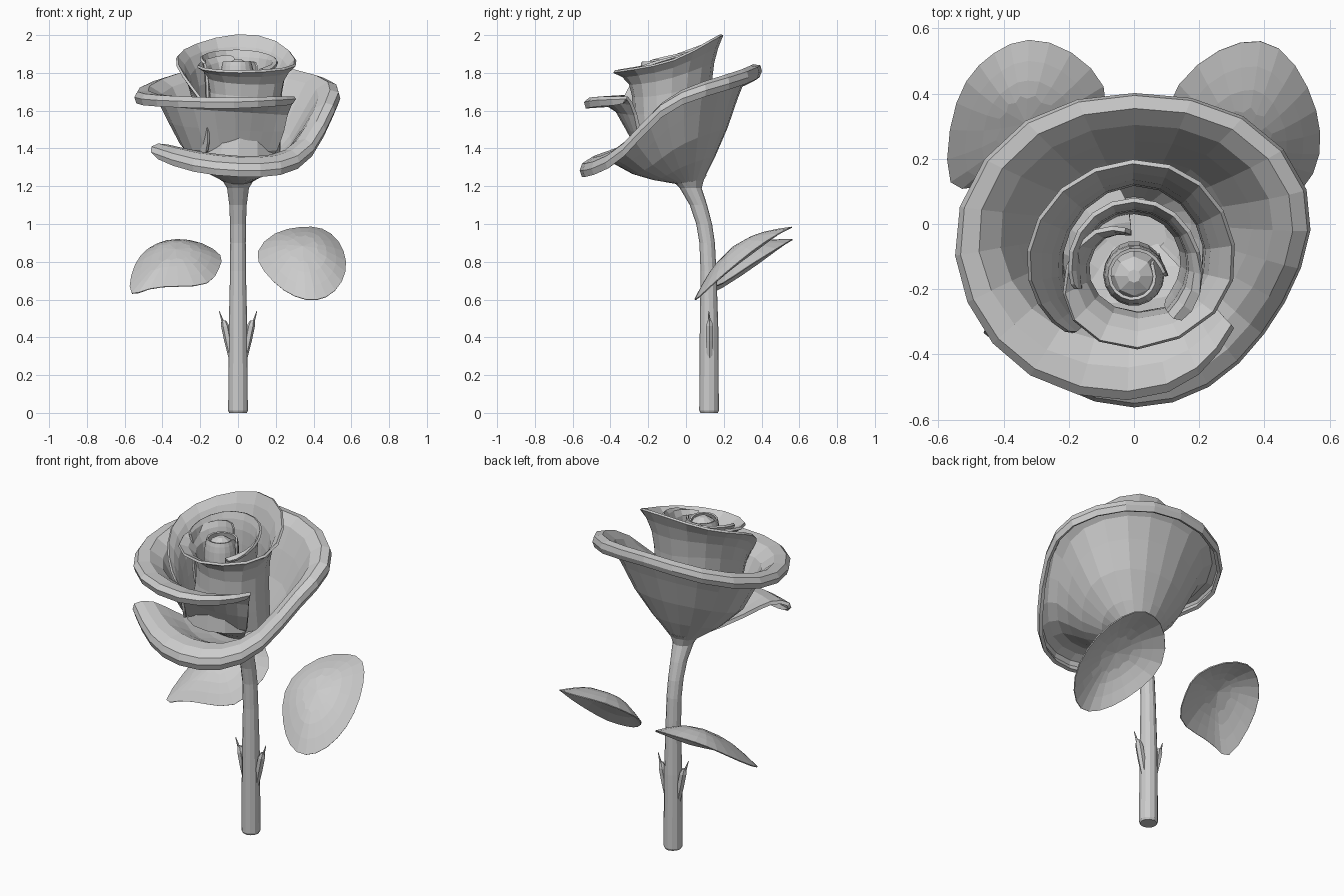
import bpy, math
from mathutils import Vector


def make_object(name, verts, faces, subdiv=0, thickness=0.0):
    mesh = bpy.data.meshes.new(name)
    mesh.from_pydata(verts, [], faces)
    mesh.validate()
    obj = bpy.data.objects.new(name, mesh)
    bpy.context.collection.objects.link(obj)
    if subdiv:
        mod = obj.modifiers.new("Subdivide", 'SUBSURF')
        mod.levels = mod.render_levels = subdiv
    if thickness:
        mod = obj.modifiers.new("Thickness", 'SOLIDIFY')
        mod.thickness = thickness
        mod.offset = 0
    return obj


def tube(name, rings, sides=10):
    """Capped tube through (centre, radius) rings."""
    verts, faces = [], []
    for c, r in rings:
        for k in range(sides):
            a = 2 * math.pi * k / sides
            verts.append(Vector(c) + Vector((r * math.cos(a), r * math.sin(a), 0)))
    for i in range(len(rings) - 1):
        for k in range(sides):
            n = (k + 1) % sides
            faces.append((i * sides + k, i * sides + n, (i + 1) * sides + n, (i + 1) * sides + k))
    faces.append(tuple(reversed(range(sides))))
    faces.append(tuple(range(len(verts) - sides, len(verts))))
    return make_object(name, verts, faces)


def petal(name, cy, base, keys, thickness=0.02, roll=None):
    """Wrapped petal: each key is angle, then (r, z) of wall, crest and edge.
    roll = (inward, down) adds a curled-under lip after the edge."""
    by, br, bz = base
    verts, faces = [], []
    for ang, r1, z1, r2, z2, r3, z3 in keys:
        a = math.radians(ang)
        c, s = math.cos(a), math.sin(a)
        rows = [(r1, z1), (r2, z2), (r3, z3)]
        if roll:
            rows.append((r3 - roll[0], z3 - roll[1]))
        verts.append((br * c, by + br * s, bz))
        verts += [(r * c, cy + r * s, z) for r, z in rows]
    n = len(rows) + 1
    for i in range(len(keys) - 1):
        for j in range(n - 1):
            v = i * n + j
            faces.append((v, v + n, v + n + 1, v + 1))
    return make_object(name, verts, faces, 1, thickness)


def leaf(name, centre, outline):
    """Cupped leaf: outline ring, raised inner ring and a centre point."""
    c = Vector(centre)
    n = len(outline)
    outer = [Vector(p) for p in outline]
    inner = [c.lerp(p, 0.55) + Vector((0, -0.015, 0.02)) for p in outer]
    faces = []
    for i in range(n):
        k = (i + 1) % n
        faces += [(i, k, n + k, n + i), (n + i, n + k, 2 * n)]
    return make_object(name, outer + inner + [c], faces, 1, 0.006)


# Stem, bending forward under the flower
tube("stem", [((0, .122, 0), .046), ((0, .122, .012), .052), ((0, .122, .45), .049),
              ((0, .119, .75), .042), ((0, .112, .9), .041), ((0, .096, 1.0), .042),
              ((0, .066, 1.1), .046), ((0, .025, 1.19), .058), ((0, .01, 1.235), .085),
              ((0, 0, 1.26), .11)], 12)

# Broken leaf stalks on both sides of the stem
for side, label in ((-1, "left"), (1, "right")):
    tube(label + "_stalk", [((side * .03, .125, .27), .015), ((side * .052, .125, .38), .021),
                            ((side * .068, .125, .46), .022), ((side * .076, .125, .49), .012)], 6)
    tube(label + "_stalk_spike", [((side * .077, .125, .47), .009),
                                  ((side * .1, .12, .54), .002)], 5)

# Outer petal: low at the front, high at the back, wrapping over itself
petal("outer_petal", 0, (.02, .06, 1.22), [
    (-145, .34, 1.34, .46, 1.43, .58, 1.41),
    (-115, .33, 1.28, .44, 1.40, .575, 1.33),
    (-90, .31, 1.255, .44, 1.38, .595, 1.31),
    (-65, .31, 1.26, .44, 1.38, .58, 1.31),
    (-40, .31, 1.30, .42, 1.44, .54, 1.39),
    (-15, .32, 1.38, .44, 1.68, .55, 1.66),
    (10, .33, 1.45, .46, 1.77, .59, 1.74),
    (45, .29, 1.50, .40, 1.83, .52, 1.81),
    (90, .23, 1.50, .33, 1.86, .43, 1.86),
    (135, .27, 1.50, .38, 1.82, .51, 1.80),
    (175, .34, 1.43, .44, 1.73, .59, 1.71),
    (205, .37, 1.38, .42, 1.68, .60, 1.69),
    (235, .36, 1.37, .40, 1.66, .61, 1.68),
    (270, .28, 1.37, .35, 1.64, .58, 1.67),
    (295, .28, 1.37, .35, 1.62, .53, 1.69),
    (314, .34, 1.39, .36, 1.60, .45, 1.69)], .02, (.03, .06))

# Middle petal, spiralling inward round the bud
petal("middle_petal", -.12, (-.09, .24, 1.36), [
    (230, .24, 1.50, .26, 1.60, .30, 1.66),
    (205, .24, 1.55, .27, 1.72, .33, 1.79),
    (175, .23, 1.60, .27, 1.81, .35, 1.89),
    (135, .24, 1.65, .27, 1.88, .345, 1.95),
    (90, .27, 1.62, .285, 1.88, .34, 2.02),
    (50, .25, 1.62, .27, 1.86, .345, 1.98),
    (10, .24, 1.60, .255, 1.79, .335, 1.855),
    (-30, .23, 1.58, .24, 1.76, .33, 1.82),
    (-90, .17, 1.60, .185, 1.76, .305, 1.80),
    (-140, .16, 1.60, .17, 1.79, .29, 1.82),
    (-180, .15, 1.60, .16, 1.81, .22, 1.85),
    (-225, .13, 1.60, .14, 1.83, .17, 1.89),
    (-265, .09, 1.60, .09, 1.84, .10, 1.90)], .014)

# Inner petal behind the bud
petal("inner_petal", -.12, (-.11, .16, 1.5), [
    (a, .18, 1.65, .18, 1.85, .21 + .03 * (a < -20), z)
    for a, z in ((205, 1.86), (170, 1.89), (130, 1.915), (90, 1.925),
                 (50, 1.91), (10, 1.88), (-25, 1.84), (-55, 1.79))], .014)

# Rolled bud and its closed heart
petal("bud", -.16, (-.14, .09, 1.55), [
    (40 * i, .10, 1.7, .103 - .002 * i, 1.82, .095 - .003 * i, 1.86)
    for i in range(11)], .01)
tube("bud_heart", [((0, -.16, 1.6), .08), ((0, -.16, 1.79), .085),
                   ((0, -.16, 1.845), .06), ((0, -.16, 1.87), .02)], 8)

# Leaves
leaf("right_leaf", (.34, .25, .89), [
    (.08, .36, .85), (.19, .50, .96), (.33, .57, .985), (.45, .56, .985), (.54, .42, .91),
    (.58, .28, .8), (.56, .15, .69), (.47, .06, .6), (.36, .03, .59), (.24, .1, .64),
    (.13, .22, .75)])
leaf("left_leaf", (-.33, .31, .875), [
    (-.07, .42, .83), (-.19, .54, .905), (-.33, .58, .925), (-.43, .53, .9), (-.52, .45, .84),
    (-.57, .3, .73), (-.58, .09, .6), (-.48, .12, .665), (-.32, .14, .67), (-.14, .18, .67),
    (-.1, .32, .77)])
